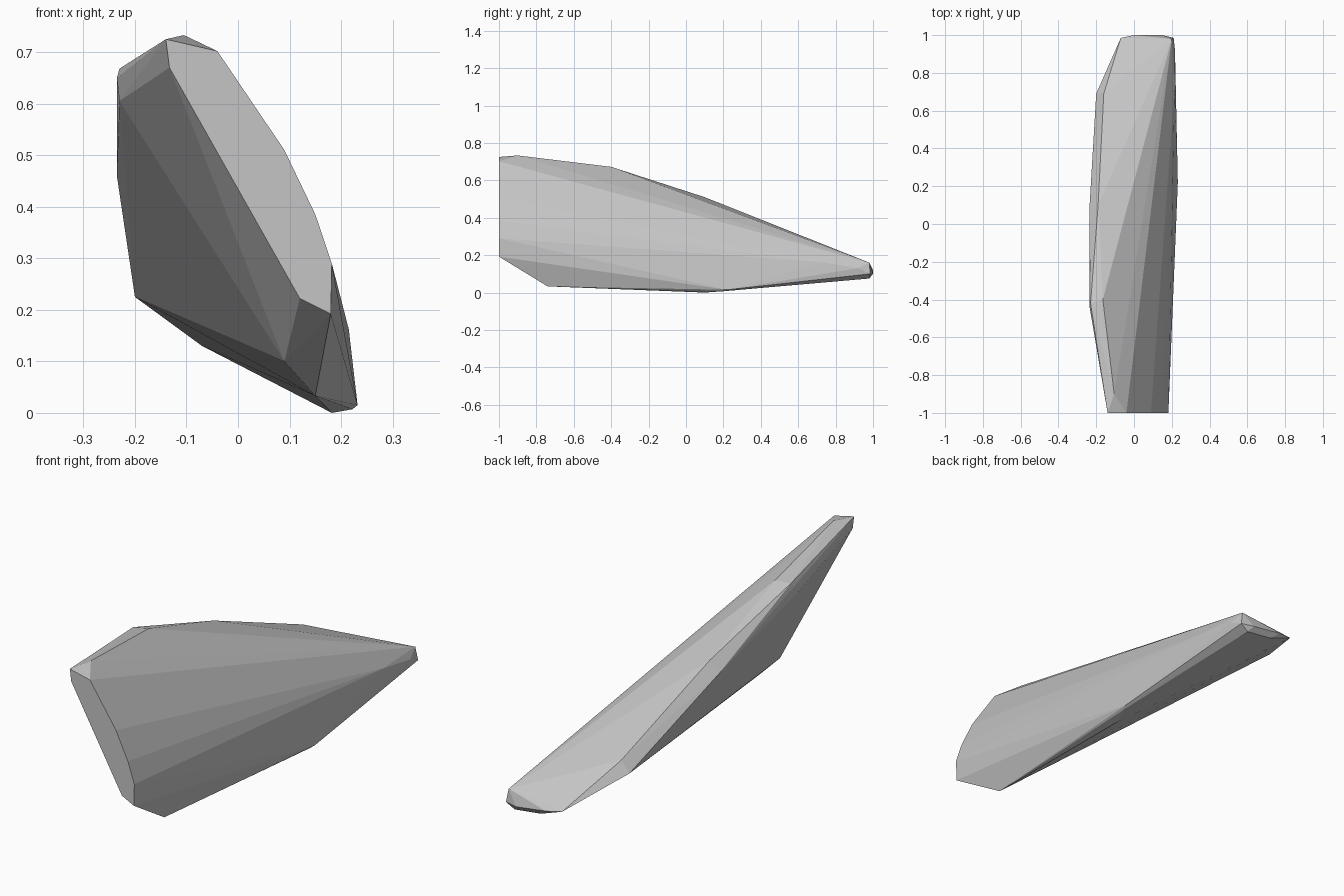
import bpy
import bmesh

default_cube = bpy.data.objects.get("Cube")
if default_cube:
    bpy.data.objects.remove(default_cube, do_unlink=True)


def make_material(name, colour):
    """Plain flat colour for both viewport and render."""
    material = bpy.data.materials.new(name)
    material.use_nodes = True
    material.diffuse_color = colour
    shader = next(node for node in material.node_tree.nodes
                  if node.type == "BSDF_PRINCIPLED")
    shader.inputs["Base Color"].default_value = colour
    shader.inputs["Roughness"].default_value = 1
    return material


def make_faceted_stone(name, corners, material):
    """Wrap a convex faceted skin around the chiselled corners."""
    mesh = bpy.data.meshes.new(name)
    shape = bmesh.new()
    for corner in corners:
        shape.verts.new(corner)
    bmesh.ops.convex_hull(shape, input=shape.verts[:])

    # Drop corners that fall inside the skin
    loose_corners = [vert for vert in shape.verts if not vert.link_faces]
    bmesh.ops.delete(shape, geom=loose_corners, context="VERTS")
    bmesh.ops.recalc_face_normals(shape, faces=shape.faces[:])
    for face in shape.faces:
        face.smooth = False
    shape.to_mesh(mesh)
    shape.free()

    mesh.materials.append(material)
    stone = bpy.data.objects.new(name, mesh)
    bpy.context.scene.collection.objects.link(stone)
    return stone


# Flat broken front end, an outline of x and z
front_outline = [(-.14, .725), (-.04, .702), (.09, .51), (.15, .385),
                 (.182, .29), (.18, .192), (.12, .222), (-.133, .67)]
front_end = [(x, -1, z) for x, z in front_outline]

# Upper ridge, running backwards and down
upper_ridge = [(-.105, -.9, .733), (-.165, -.4, .672), (-.23, -.42, .668),
               (-.19, .1, .51), (-.16, .69, .275)]

# Outer left flank, where the slab is thin
thin_flank = [(-.235, -.44, .65), (-.23, -.46, .605),
              (-.235, .1, .46), (-.2, .69, .225)]

# Lower keel that rests on the floor
lower_keel = [(.09, -.8, .1), (.15, -.74, .033), (.182, .1, 0),
              (.222, .2, .007), (.232, .22, .015)]

# Narrow blunt tail
tail = [(.215, .73, .162), (.217, .92, .13), (.2, .98, .16),
        (-.07, .985, .13), (0, 1, .12), (.15, 1, .1),
        (.21, .985, .1), (.17, .98, .075), (.04, .98, .09)]

stone_grey = make_material("stone grey", (.56, .56, .56, 1))
make_faceted_stone("stone_shard",
                   front_end + upper_ridge + thin_flank + lower_keel + tail,
                   stone_grey)
